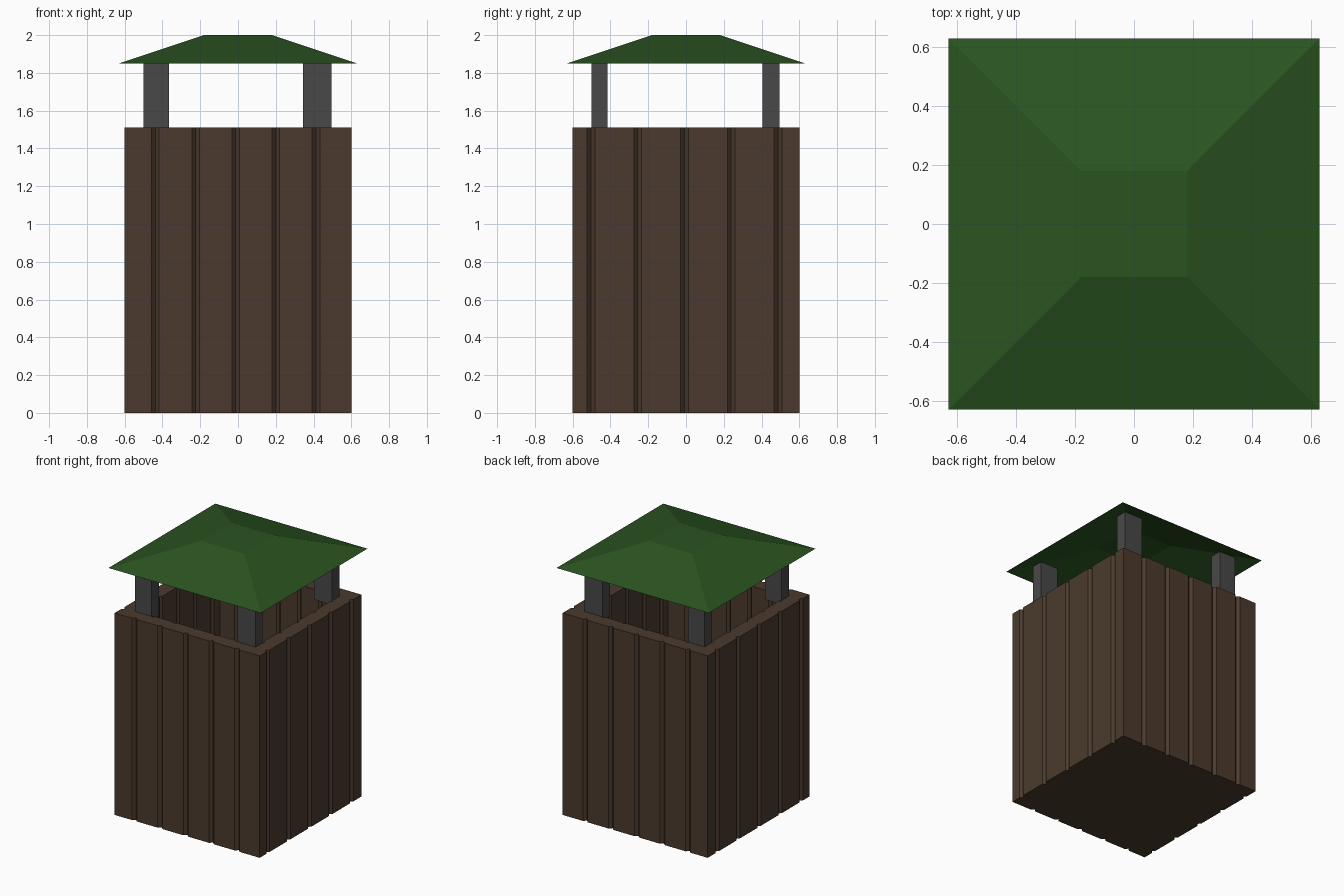
import bpy, bmesh
from math import pi, sqrt
from mathutils import Matrix, Vector

if "Cube" in bpy.data.objects:
    bpy.data.objects.remove(bpy.data.objects["Cube"])


def material(name, rgb):
    m = bpy.data.materials.new(name)
    m.diffuse_color = (*rgb, 1)
    m.use_nodes = True
    m.node_tree.nodes["Principled BSDF"].inputs["Base Color"].default_value = m.diffuse_color
    return m


def finish(bm, name, mat):
    bmesh.ops.recalc_face_normals(bm, faces=bm.faces)
    me = bpy.data.meshes.new(name)
    bm.to_mesh(me)
    bm.free()
    me.materials.append(mat)
    ob = bpy.data.objects.new(name, me)
    bpy.context.collection.objects.link(ob)
    return ob


wood = material("dark_wood", (0.07, 0.042, 0.026))
green = material("green_roof", (0.023, 0.088, 0.015))
metal = material("dark_metal", (0.066, 0.066, 0.066))

# Groove centres along x (front/back) and y (left/right)
GX = [-0.437 + 0.2125 * i for i in range(5)]
GY = [-0.503 + 0.2475 * i for i in range(5)]


def side(grooves, half, depth, hw):
    """Points (along, out) of one planked side, from low to high."""
    s = half / 0.6
    pts = [(-half, half)]
    for g in grooves:
        pts += [((g - hw) * s, half), (g * s, half - depth), ((g + hw) * s, half)]
    return pts


def outline(half, depth, hw=0.02):
    """Square outline with V grooves, counter-clockwise from front left."""
    fx, fy = side(GX, half, depth, hw), side(GY, half, depth, hw)
    front = [(a, -o) for a, o in fx]
    right = [(o, a) for a, o in fy]
    back = [(half, half)] + [(a, o) for a, o in reversed(fx[1:])]
    left = [(-half, half)] + [(-o, a) for a, o in reversed(fy[1:])]
    return front + right + back + left


# Planked bin: outside wall, rim, inside wall, floor
bm = bmesh.new()
outer, inner = outline(0.6, 0.02), outline(0.49, -0.015)
rings = [[bm.verts.new((x, y, z)) for x, y in pts]
         for pts, z in ((outer, 0), (outer, 1.51), (inner, 1.51), (inner, 0.06))]
n = len(outer)
for a, b in zip(rings, rings[1:]):
    for i in range(n):
        j = (i + 1) % n
        bm.faces.new((a[i], a[j], b[j], b[i]))
bm.faces.new(rings[0][::-1])
bm.faces.new(rings[-1])
finish(bm, "planked_bin", wood)


# Roof posts at the four corners
def post(name, x0, x1, y0, y1, z0=1.48, z1=1.885):
    bm = bmesh.new()
    size = Matrix.Diagonal((x1 - x0, y1 - y0, z1 - z0, 1))
    centre = Vector(((x0 + x1) / 2, (y0 + y1) / 2, (z0 + z1) / 2))
    bmesh.ops.create_cube(bm, size=1, matrix=Matrix.Translation(centre) @ size)
    finish(bm, name, metal)


for xn, x0, x1 in (("left", -0.5, -0.365), ("right", 0.345, 0.495)):
    for yn, y0, y1 in (("front", -0.5, -0.415), ("back", 0.405, 0.495)):
        post(f"{yn}_{xn}_post", x0, x1, y0, y1)

# Hipped roof with flat top, open underneath
bm = bmesh.new()
bmesh.ops.create_cone(bm, segments=4, cap_ends=True, radius1=0.63 * sqrt(2),
                      radius2=0.18 * sqrt(2), depth=0.15,
                      matrix=Matrix.Translation((0, 0, 1.925)) @ Matrix.Rotation(pi / 4, 4, 'Z'))
bm.verts.ensure_lookup_table()
# Square the roof up to the axes whatever the starting angle
w = max(abs(v.co.x) for v in bm.verts)
if w > 0.7:
    bmesh.ops.rotate(bm, verts=bm.verts, cent=(0, 0, 0), matrix=Matrix.Rotation(pi / 4, 3, 'Z'))
base = [f for f in bm.faces if f.calc_center_median().z < 1.86]
bmesh.ops.delete(bm, geom=base, context='FACES_ONLY')
roof = finish(bm, "roof", green)
# Open shell: make the outside face up
if sum(p.normal.z for p in roof.data.polygons) < 0:
    roof.data.flip_normals()
